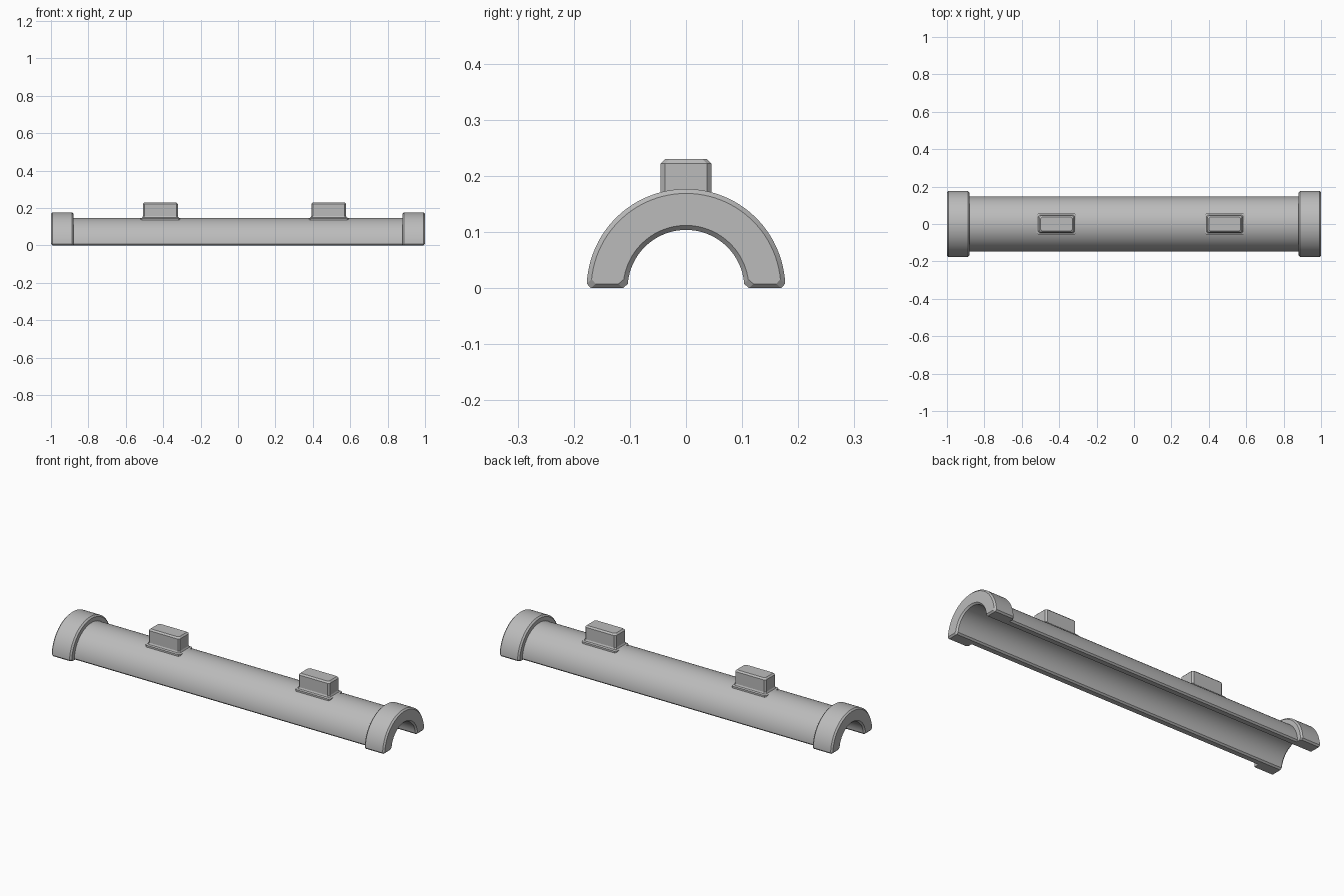
import bpy, bmesh, math

cube = bpy.data.objects.get("Cube")
if cube:
    bpy.data.objects.remove(cube, do_unlink=True)

GREY = (0.5, 0.5, 0.5, 1.0)
grey = bpy.data.materials.new("plain grey")
grey.use_nodes = True
grey.diffuse_color = GREY
grey.node_tree.nodes["Principled BSDF"].inputs["Base Color"].default_value = GREY

CHAMFER = 0.008
END, COLLAR_INNER_END = 1.0, 0.88
BORE, TUBE, COLLAR = 0.104, 0.147, 0.177


def loft(name, rings):
    """Skin a row of equal-sized closed rings and cap both ends."""
    bm = bmesh.new()
    loops = [[bm.verts.new(p) for p in ring] for ring in rings]
    for a, b in zip(loops, loops[1:]):
        for i in range(len(a)):
            j = (i + 1) % len(a)
            bm.faces.new((a[i], a[j], b[j], b[i]))
    bm.faces.new(loops[0])
    bm.faces.new(loops[-1])
    bmesh.ops.recalc_face_normals(bm, faces=bm.faces)
    mesh = bpy.data.meshes.new(name)
    bm.to_mesh(mesh)
    bm.free()
    mesh.materials.append(grey)
    obj = bpy.data.objects.new(name, mesh)
    bpy.context.collection.objects.link(obj)
    bpy.ops.object.select_all(action='DESELECT')
    obj.select_set(True)
    bpy.context.view_layer.objects.active = obj
    bpy.ops.object.shade_smooth_by_angle(angle=math.radians(25))
    return obj


def half_ring(x, outer, inner, foot, steps=48):
    """Arch cross-section with chamfered feet."""
    def arc(r):
        start = math.asin((foot + CHAMFER) / r)
        angles = [start + (math.pi - 2 * start) * i / steps for i in range(steps + 1)]
        return [(x, r * math.cos(a), r * math.sin(a)) for a in angles]
    o, i = outer - CHAMFER, inner + CHAMFER
    return ([(x, o, foot)] + arc(outer) + [(x, -o, foot), (x, -i, foot)]
            + arc(inner)[::-1] + [(x, i, foot)])


# Half pipe with a thick chamfered collar at each end
half = [
    (END, COLLAR - CHAMFER, BORE + CHAMFER, CHAMFER),
    (END - CHAMFER, COLLAR, BORE, 0),
    (COLLAR_INNER_END + CHAMFER, COLLAR, BORE, 0),
    (COLLAR_INNER_END, COLLAR - CHAMFER, BORE, 0),
    (COLLAR_INNER_END, TUBE, BORE, 0),
]
stations = half + [(-x, o, i, f) for x, o, i, f in reversed(half)]
loft("half_pipe", [half_ring(*s) for s in stations])


def block_ring(cx, z, grow):
    """Rectangle with cut corners, grown or shrunk evenly."""
    w, d, c = 0.093 + grow, 0.045 + grow, CHAMFER
    corners = [(w, d - c), (w - c, d), (c - w, d), (-w, d - c),
               (-w, c - d), (c - w, -d), (w - c, -d), (w, c - d)]
    return [(cx + x, y, z) for x, y in corners]


# Lugs on the crown, flared at the base
for name, cx in (("right_lug", -0.415), ("left_lug", 0.485)):
    levels = [(0.125, 0.012), (0.145, 0.012), (0.149, 0.004), (0.157, 0),
              (0.23 - CHAMFER, 0), (0.23, -CHAMFER)]
    loft(name, [block_ring(cx, z, g) for z, g in levels])
